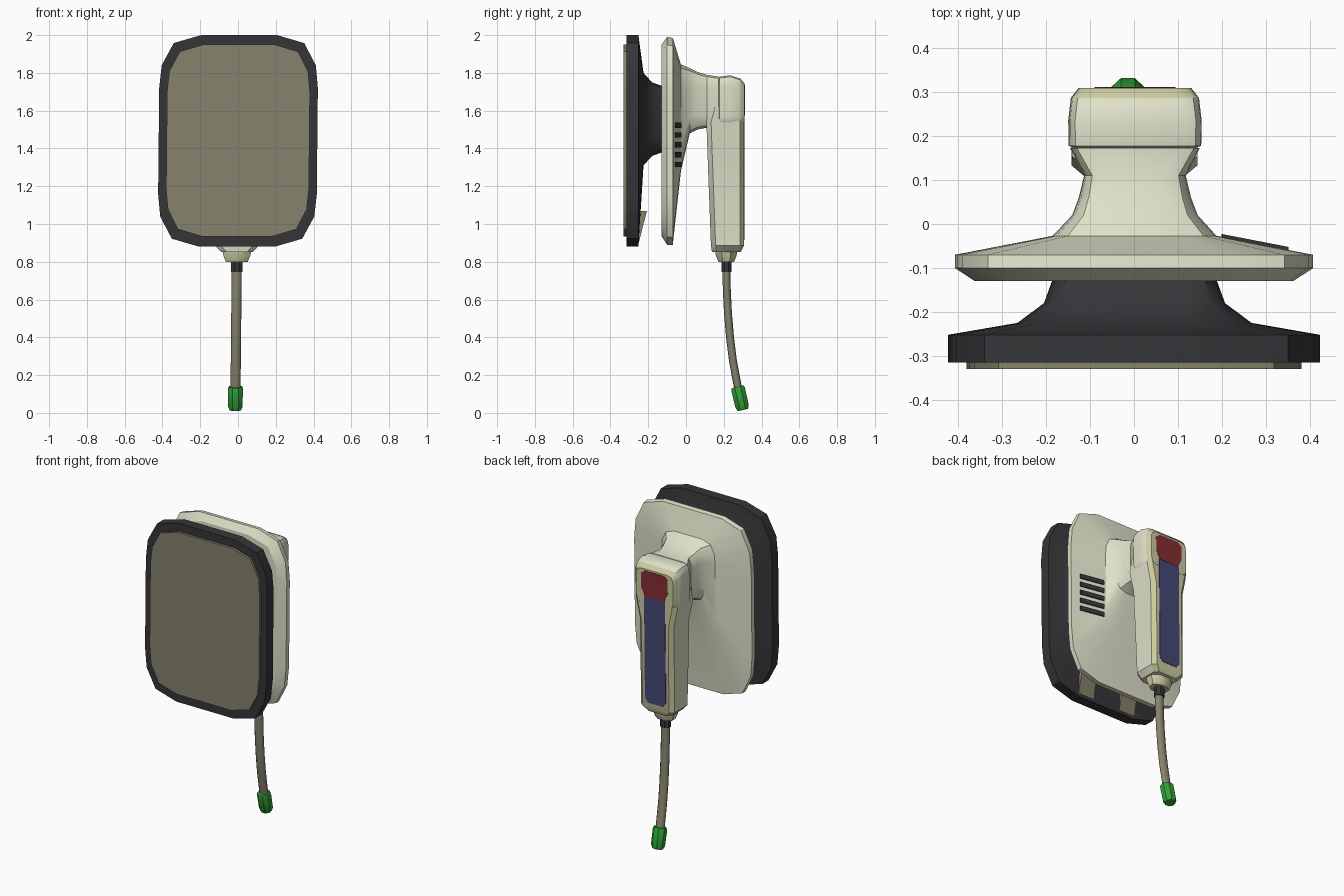
import bpy, bmesh, math
from mathutils import Vector

if "Cube" in bpy.data.objects:
    bpy.data.objects.remove(bpy.data.objects["Cube"])


def mat(name, r, g, b):
    m = bpy.data.materials.new(name)
    m.diffuse_color = (r, g, b, 1)
    m.use_nodes = True
    m.node_tree.nodes["Principled BSDF"].inputs["Base Color"].default_value = m.diffuse_color
    return m


cream = mat("cream", .74, .75, .58)
bezel_col = mat("pale_olive", .60, .60, .36)
dark = mat("charcoal", .036, .035, .040)
taupe = mat("taupe", .24, .225, .155)
green = mat("green", .03, .36, .04)
red = mat("dark_red", .24, .026, .03)
blue = mat("slate_blue", .06, .066, .18)


def shear(v):
    # the whole device leans very slightly to the right
    return Vector((v[0] + .01 * (v[2] - 1.44), v[1], v[2]))


def loft(name, rings, mats, rule=None, angle=35):
    """Skin a list of equal-length point rings and cap both ends."""
    bm = bmesh.new()
    vs = [[bm.verts.new(shear(p)) for p in r] for r in rings]
    n = len(rings[0])
    for a, b in zip(vs, vs[1:]):
        for i in range(n):
            j = (i + 1) % n
            bm.faces.new((a[i], a[j], b[j], b[i]))
    bm.faces.new(vs[0])
    bm.faces.new(vs[-1])
    bmesh.ops.recalc_face_normals(bm, faces=bm.faces)
    if rule:
        for f in bm.faces:
            f.material_index = rule(f.calc_center_median())
    me = bpy.data.meshes.new(name)
    bm.to_mesh(me)
    bm.free()
    for m in mats:
        me.materials.append(m)
    ob = bpy.data.objects.new(name, me)
    bpy.context.collection.objects.link(ob)
    bpy.context.view_layer.objects.active = ob
    for o in bpy.context.selected_objects:
        o.select_set(False)
    ob.select_set(True)
    bpy.ops.object.shade_smooth_by_angle(angle=math.radians(angle))
    return ob


def rounded(y, w, z0, z1, rx, rz):
    """Rounded rectangle in the xz plane at depth y."""
    h, c = (z1 - z0) / 2, (z1 + z0) / 2
    q = [(w - rx, h), (w - .34 * rx, h - .15 * rz),
         (w - .055 * rx, h - .57 * rz), (w, h - rz)]
    half = q + [(x, -z) for x, z in reversed(q)]
    pts = half + [(-x, z) for x, z in reversed(half)]
    return [(x, y, c + z) for x, z in pts]


def circle(c, rx, ry, n=10, tilt=0):
    """Ring around a near-vertical axis, tilted about x."""
    out = []
    for i in range(n):
        a = 2 * math.pi * (i + .5) / n
        v = ry * math.sin(a)
        out.append((rx * math.cos(a), c[0] + v * math.cos(tilt), c[1] + v * math.sin(tilt)))
    return out


# front electrode plate with flared socket behind it
loft("electrode_plate", [
    rounded(-.315, .42, .88, 2.0, .22, .28),
    rounded(-.252, .42, .88, 2.0, .22, .28),
    rounded(-.225, .265, 1.31, 1.80, .12, .12),
    rounded(-.18, .205, 1.36, 1.75, .09, .10),
    rounded(-.125, .185, 1.38, 1.73, .08, .09)], [dark])
loft("contact_pad", [rounded(y, .378, .935, 1.95, .19, .25) for y in (-.33, -.31)], [taupe])

# two release tabs on the rear of the plate
for side, x in (("right", .15), ("left", -.15)):
    tri = [(-.255, 1.07), (-.207, 1.07), (-.25, .90), (-.257, .90)]
    loft("release_tab_" + side, [[(x + d, y, z) for y, z in tri] for d in (-.055, .055)], [taupe])

# paddle body: rim, sloping shoulders and neck
loft("paddle_body", [
    rounded(-.13, .36, .935, 1.95, .20, .25),
    rounded(-.10, .405, .89, 1.99, .20, .28),
    rounded(-.07, .405, .89, 1.985, .20, .28),
    rounded(-.027, .185, 1.28, 1.845, .09, .13),
    rounded(.02, .142, 1.48, 1.825, .07, .09),
    rounded(.06, .127, 1.50, 1.805, .06, .08),
    rounded(.11, .115, 1.51, 1.79, .05, .07),
    rounded(.173, .147, 1.525, 1.78, .04, .06)], [cream], angle=28)

# five vent slots on the right shoulder
for i in range(5):
    z = 1.315 + i * .052
    prof = [(.20, -.030), (.35, -.059), (.35, -.052), (.20, -.023)]
    loft("vent_slot_%d" % (i + 1), [[(x, y, z + d) for x, y in prof] for d in (-.014, .014)], [dark])

# handle head with olive back edge
by_depth = lambda c: 1 if c.y > .288 else 0
loft("handle_head", [
    rounded(.17, .13, 1.54, 1.765, .04, .05),
    rounded(.178, .150, 1.52, 1.78, .04, .05),
    rounded(.235, .151, 1.52, 1.787, .04, .05),
    rounded(.287, .145, 1.52, 1.77, .04, .05),
    rounded(.309, .128, 1.535, 1.745, .04, .05)], [cream, bezel_col], by_depth)


def grip(z, w, y0, y1):
    half = [(w - .03, y0), (w, y0 + .025), (w, y1 - .021), (w - .024, y1)]
    return [(x, y, z) for x, y in half] + [(-x, y, z) for x, y in reversed(half)]


# vertical grip
loft("handle_grip", [
    grip(.853, .085, .137, .290), grip(.885, .115, .132, .307),
    grip(1.42, .118, .112, .308), grip(1.54, .143, .108, .308),
    grip(1.62, .143, .13, .307)], [cream, bezel_col], by_depth)

# coloured panels on the rear face
bl = [(.072, 1.58), (.072, .94), (.05, .915)]
rd = [(.066, 1.735), (.092, 1.715), (.092, 1.63), (.066, 1.575)]
for name, half, m, y in (("grip_panel", bl, blue, .3105), ("button_panel", rd, red, .312)):
    pts = half + [(-x, z) for x, z in reversed(half)]
    loft(name, [[(x, d, z) for x, z in pts] for d in (y - .008, y)], [m])

# cable grommet and collar
loft("cable_grommet", [circle((.213, z), r, s, 8) for z, r, s in
                       ((.86, .082, .062), (.835, .078, .060), (.80, .063, .045))], [bezel_col])
loft("cable_collar", [circle((.214, z), .033, .028, 8) for z in (.81, .745)], [dark])

# cable curving backwards
path = [(.214, .76), (.216, .65), (.222, .53), (.233, .40), (.248, .28), (.266, .18), (.276, .13)]
tilts = [0, .03, .07, .12, .16, .22, .23]
loft("cable", [circle(p, .028, .021, 10, t) for p, t in zip(path, tilts)], [taupe], angle=50)

# green connector tip
start, axis = Vector((.273, .138)), Vector((.225, -.974))
loft("connector_tip", [circle(start + axis * d, r * 1.06, r, 8, .227) for d, r in
                       ((0, .036), (.012, .040), (.105, .039), (.126, .030))], [green])
